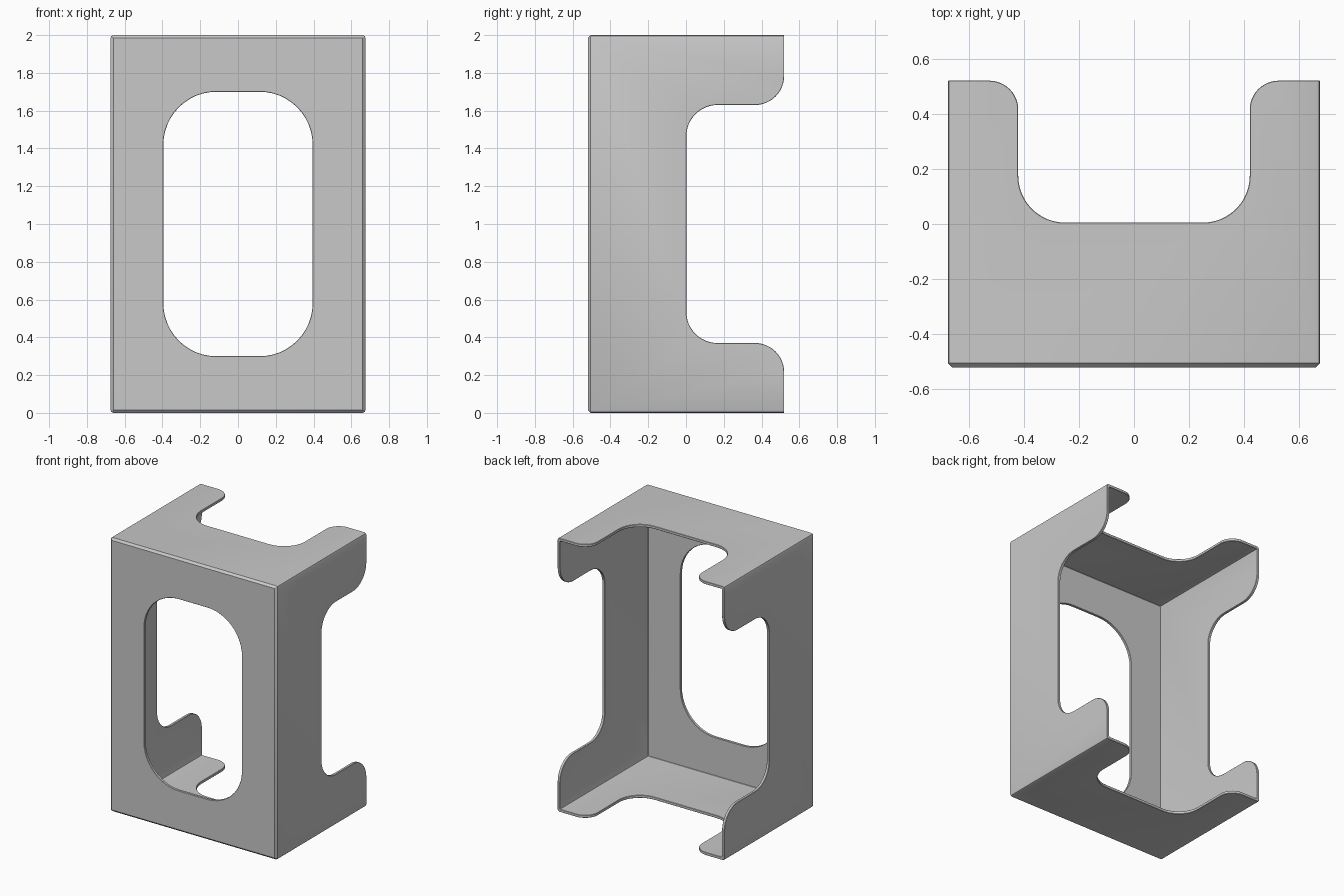
import bpy, bmesh
from math import cos, sin, pi
from mathutils import Vector

if "Cube" in bpy.data.objects:
    bpy.data.objects.remove(bpy.data.objects["Cube"])

HX, HY, H = 0.675, 0.52, 2.0
WALL, ROUND = 0.02, 0.015

grey = bpy.data.materials.new("grey metal")
grey.use_nodes = True
colour = (0.58, 0.58, 0.58, 1)
grey.diffuse_color = colour
grey.node_tree.nodes["Principled BSDF"].inputs["Base Color"].default_value = colour


def make_object(name, bm):
    # Make all faces agree, then point them outwards
    bm.normal_update()
    bmesh.ops.recalc_face_normals(bm, faces=bm.faces[:])
    if bm.calc_volume(signed=True) < 0:
        bmesh.ops.reverse_faces(bm, faces=bm.faces[:])
    bm.normal_update()
    mesh = bpy.data.meshes.new(name)
    bm.to_mesh(mesh)
    bm.free()
    mesh.materials.append(grey)
    ob = bpy.data.objects.new(name, mesh)
    bpy.context.collection.objects.link(ob)
    return ob


def box(name, hx, y0, y1, z0, z1, radius, front):
    """Box with rounded depth edges and chamfered front edges."""
    bm = bmesh.new()
    bmesh.ops.create_cube(bm, size=1)
    for v in bm.verts:
        v.co = Vector((v.co.x * 2 * hx, y0 if v.co.y < 0 else y1,
                       z0 if v.co.z < 0 else z1))
    bm.normal_update()
    depth = [e for e in bm.edges if abs(e.verts[0].co.y - e.verts[1].co.y) > 0.1]
    bmesh.ops.bevel(bm, geom=depth, offset=radius, segments=2, profile=0.5,
                    affect='EDGES')
    if front:
        bm.normal_update()
        rim = [e for e in bm.edges if all(v.co.y < y0 + 1e-4 for v in e.verts)]
        bmesh.ops.bevel(bm, geom=rim, offset=front, segments=1, affect='EDGES')
    return make_object(name, bm)


def arc(cx, cy, r, a0, a1, n=12):
    angles = [(a0 + (a1 - a0) * i / n) * pi / 180 for i in range(n + 1)]
    return [(cx + r * cos(a), cy + r * sin(a)) for a in angles]


def prism(name, outline, place, start, length):
    """Extrude a 2D outline; place maps (u, v, depth) to a position."""
    bm = bmesh.new()
    ends = [[bm.verts.new(place(u, v, d)) for u, v in outline]
            for d in (start, start + length)]
    bm.faces.new(ends[0][::-1])
    bm.faces.new(ends[1])
    n = len(outline)
    for i in range(n):
        j = (i + 1) % n
        bm.faces.new((ends[0][i], ends[0][j], ends[1][j], ends[1][i]))
    return make_object(name, bm)


def notch(half, floor, inner, outer):
    """Mirrored notch open at the back, rounded at floor and mouth."""
    right = (arc(half - inner, floor + inner, inner, -90, 0)
             + arc(half + outer, HY - outer, outer, 180, 90)
             + [(half + outer, HY + 0.2)])
    return right + [(-u, v) for u, v in reversed(right)]


# Shell with open back
shell = box("bracket_shell", HX, -HY, HY, 0, H, ROUND, ROUND)
hollow = box("hollow_cutter", HX - WALL, WALL - HY, HY + 0.2, WALL, H - WALL, 0.006, 0)

# Rounded window through the front panel
hw, hh, r = 0.395, 0.70, 0.28
window_outline = []
for k, (sx, sz) in enumerate(((1, 1), (-1, 1), (-1, -1), (1, -1))):
    window_outline += arc(sx * (hw - r), H / 2 + sz * (hh - r), r, 90 * k, 90 * k + 90)
window = prism("window_cutter", window_outline,
               lambda u, v, d: (u, d, v), -0.8, 0.5)

# Notches through the top and bottom panels, and through both side panels
level_notch = prism("top_bottom_cutter", notch(0.42, 0.005, 0.17, 0.105),
                    lambda u, v, d: (u, v, d), -0.5, 3)
side_notch = prism("side_cutter", notch(0.63, 0.002, 0.165, 0.155),
                   lambda u, v, d: (d, v, u + H / 2), -1, 2)

bpy.context.view_layer.objects.active = shell
shell.select_set(True)
for cutter in (hollow, window, level_notch, side_notch):
    cutter.hide_render = True
    mod = shell.modifiers.new("cut", 'BOOLEAN')
    mod.operation, mod.solver, mod.object = 'DIFFERENCE', 'EXACT', cutter
    bpy.ops.object.modifier_apply(modifier=mod.name)
    bpy.data.objects.remove(cutter)

# Softened rims around every cut edge
mod = shell.modifiers.new("rim_bevel", 'BEVEL')
mod.width, mod.segments = 0.004, 1
mod.limit_method, mod.angle_limit = 'ANGLE', pi / 3
bpy.ops.object.modifier_apply(modifier=mod.name)
bpy.ops.object.shade_smooth_by_angle(angle=pi / 6)
